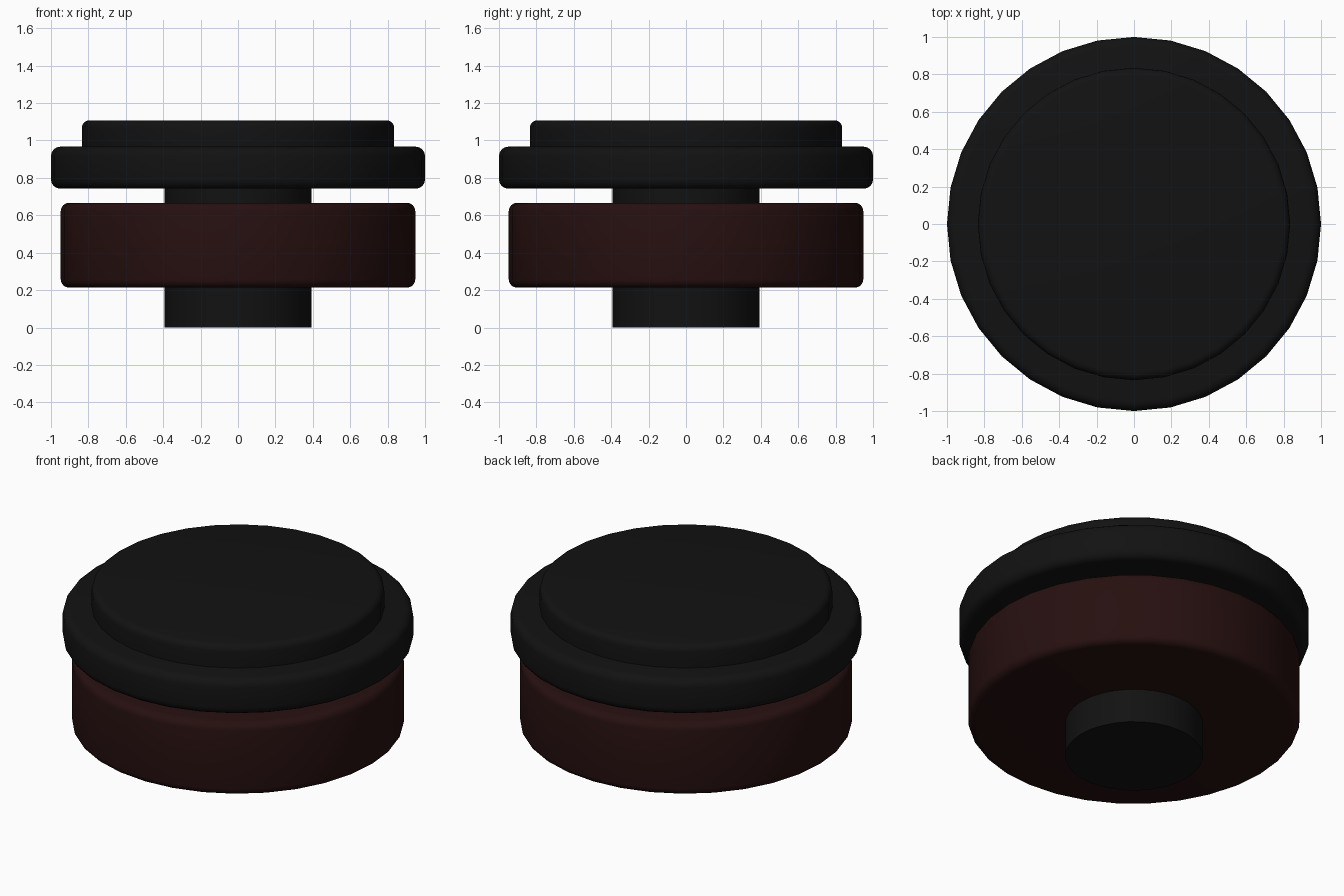
import bpy
import math

if "Cube" in bpy.data.objects:
    bpy.data.objects.remove(bpy.data.objects["Cube"])

SIDES = 32


def material(name, colour):
    m = bpy.data.materials.new(name)
    m.diffuse_color = colour
    m.use_nodes = True
    m.node_tree.nodes["Principled BSDF"].inputs["Base Color"].default_value = m.diffuse_color
    return m


black = material("black", (0.006, 0.006, 0.006, 1))
dark_red = material("dark_red", (0.02, 0.005, 0.005, 1))


def disc(name, radius, bottom, top, mat, bevel=0.0):
    """Upright cylinder between two heights, with optional rounded rims."""
    bpy.ops.mesh.primitive_cylinder_add(
        vertices=SIDES, radius=radius, depth=top - bottom,
        location=(0, 0, (bottom + top) / 2))
    ob = bpy.context.object
    ob.name = name
    ob.data.materials.append(mat)
    if bevel:
        mod = ob.modifiers.new("rounded_rim", 'BEVEL')
        mod.width = bevel
        mod.segments = 4
        mod.limit_method = 'ANGLE'
        mod.angle_limit = math.radians(40)
        bpy.ops.object.modifier_apply(modifier=mod.name)
    bpy.ops.object.shade_smooth_by_angle(angle=math.radians(35))
    return ob


# Central stem running up into the flange
disc("stem", 0.393, 0.0, 0.76, black)
# Coloured locking ring
disc("locking_ring", 0.948, 0.213, 0.667, dark_red, 0.045)
# Wide flange and raised top cap
disc("flange", 1.0, 0.742, 0.967, black, 0.05)
disc("top_cap", 0.835, 0.88, 1.108, black, 0.04)
